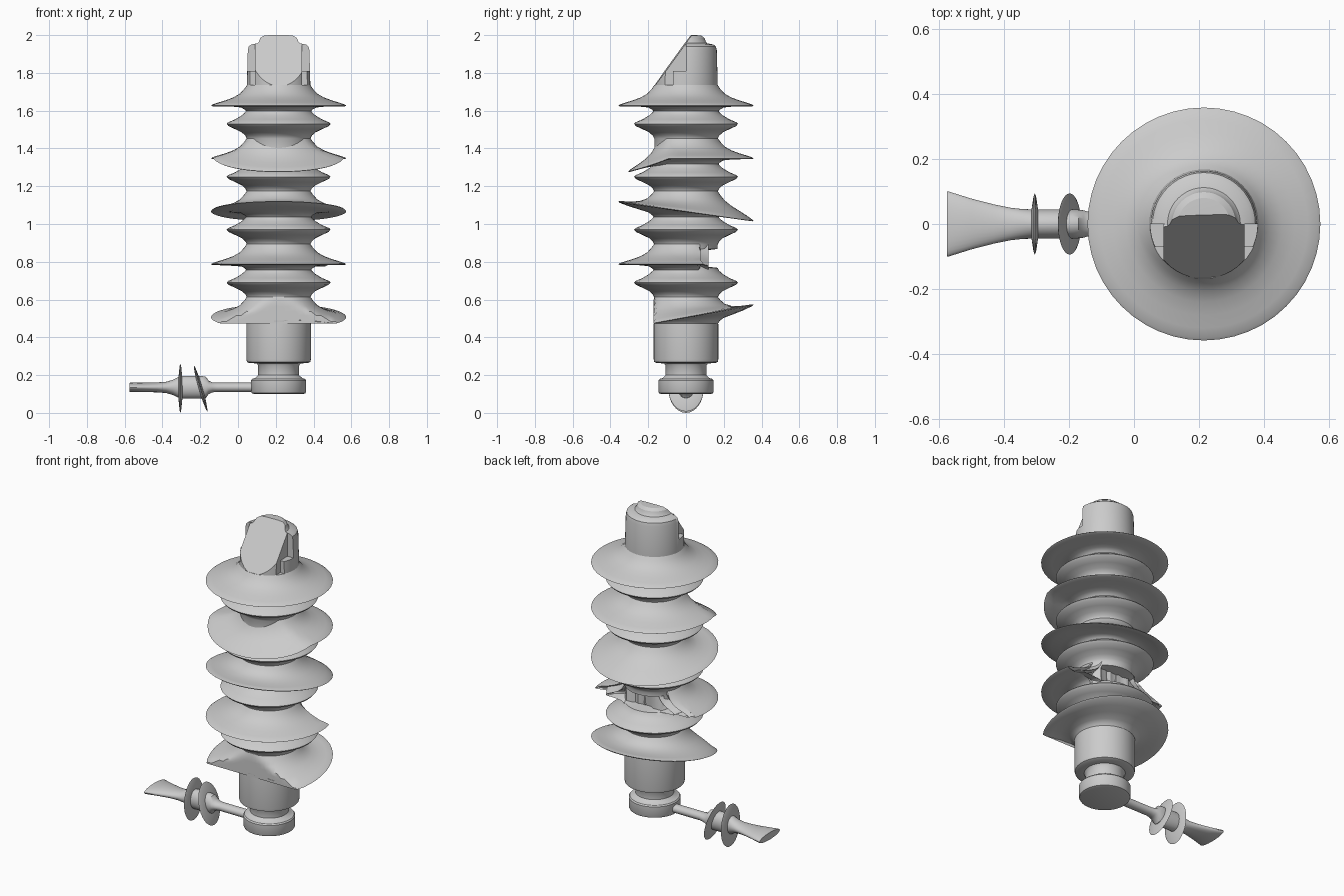
import bpy, bmesh, math, random
from mathutils import Vector

if "Cube" in bpy.data.objects:
    bpy.data.objects.remove(bpy.data.objects["Cube"])

random.seed(4)
CX = 0.215      # axis of the insulator column
SEG = 48


def finish(name, bm, angle=35):
    bmesh.ops.recalc_face_normals(bm, faces=bm.faces)
    me = bpy.data.meshes.new(name)
    bm.to_mesh(me)
    bm.free()
    ob = bpy.data.objects.new(name, me)
    bpy.context.collection.objects.link(ob)
    bpy.ops.object.select_all(action='DESELECT')
    ob.select_set(True)
    bpy.context.view_layer.objects.active = ob
    bpy.ops.object.shade_smooth_by_angle(angle=math.radians(angle))
    return ob


def loft(rings):
    """Bridge closed rings of points and cap both ends."""
    bm = bmesh.new()
    vs = [[bm.verts.new(p) for p in ring] for ring in rings]
    n = len(rings[0])
    for a, b in zip(vs, vs[1:]):
        for i in range(n):
            j = (i + 1) % n
            bm.faces.new((a[i], a[j], b[j], b[i]))
    bm.faces.new(vs[0])
    bm.faces.new(vs[-1])
    return bm


def revolve(profile, deform=None):
    """Turn (radius, z) points about the column; deform works on axis-centred x, y, z."""
    rings = []
    for r, z in profile:
        ring = []
        for i in range(SEG):
            a = 2 * math.pi * i / SEG
            x, y, h = r * math.cos(a), r * math.sin(a), z
            if deform:
                x, y, h = deform(x, y, h, r, i)
            ring.append((x + CX, y, h))
        rings.append(ring)
    return loft(rings)


# Column with base foot and the four small sheds
core = [(0.13, 0.10), (0.142, 0.104), (0.146, 0.112), (0.146, 0.172), (0.14, 0.18), (0.125, 0.184),
        (0.108, 0.20), (0.108, 0.25), (0.116, 0.262), (0.155, 0.264), (0.168, 0.27),
        (0.171, 0.285), (0.171, 0.46), (0.168, 0.58)]
small = [(0.168, -0.078), (0.176, -0.062), (0.195, -0.045), (0.23, -0.028), (0.265, -0.012),
         (0.275, 0), (0.268, 0.008), (0.23, 0.024), (0.195, 0.045), (0.176, 0.062), (0.168, 0.078)]
for z in (0.69, 0.97, 1.25, 1.53):
    core += [(r, z + h) for r, h in small]
    if z == 0.69:
        core += [(0.168, 0.775), (0.168, 0.86), (0.168, 0.868)]
core.append((0.168, 1.72))


def chip_core(x, y, z, r, i):
    if 0.77 < z < 0.862:
        y = min(y, 0.10 + random.uniform(-0.01, 0.01))
    return x, y, z


finish("insulator_column", revolve(core, chip_core))

# Large sheds, each with its own damage
large = [(0.09, -0.035), (0.168, -0.035), (0.178, -0.02), (0.2, -0.008), (0.25, -0.003),
         (0.3, -0.002), (0.35, -0.002), (0.358, 0.002), (0.35, 0.008), (0.32, 0.018),
         (0.28, 0.03), (0.24, 0.045), (0.205, 0.065), (0.182, 0.09), (0.168, 0.11), (0.09, 0.11)]


def reach(r):
    return max(0.0, (r - 0.168) / 0.19)


def bent_front(x, y, z, r, i):
    if y < -0.1:
        t = (-y - 0.1) / 0.258
        z -= 0.07 * t ** 0.8
        y = -0.1 + (y + 0.1) * 0.8
    return x, y, z


def tilted(x, y, z, r, i):
    return x, y, z - 0.145 * y * reach(r)


JAG = [random.uniform(-0.035, 0.03) for _ in range(SEG)]


def broken_back(x, y, z, r, i):
    limit = 0.09 + JAG[i]
    if y > limit:
        z -= 0.25 * JAG[i]
        y = limit
    return x, y, z


def crushed_front(x, y, z, r, i):
    y = max(y, -0.172)
    return x, y, z + 0.185 * y * reach(r)


for name, z0, damage in (("shed_top", 1.625, None), ("shed_bent", 1.345, bent_front),
                         ("shed_tilted", 1.065, tilted), ("shed_broken", 0.785, broken_back),
                         ("shed_crushed", 0.505, crushed_front)):
    finish(name, revolve([(r, z0 + h) for r, h in large], damage))

# Top terminal, sliced off at a slant
cap = [(0.168, 1.70), (0.168, 1.74), (0.163, 1.92), (0.158, 1.94), (0.145, 1.95),
       (0.112, 1.957), (0.105, 1.965), (0.098, 1.985), (0.08, 1.998), (0.05, 2.0)]
bm = revolve(cap)
cut = bmesh.ops.bisect_plane(bm, geom=bm.verts[:] + bm.edges[:] + bm.faces[:],
                             plane_co=(CX, -0.168, 1.73), plane_no=Vector((0.04, -1.38, 1)).normalized(),
                             clear_outer=True)
bmesh.ops.holes_fill(bm, edges=[e for e in bm.edges if e.is_boundary], sides=0)
terminal = finish("top_terminal", bm, 30)

# Stepped notches on both sides of the slice
for side in (-1, 1):
    for y0, y1, z0 in ((-0.2, -0.07, 1.735), (-0.075, 0.0, 1.81)):
        bpy.ops.mesh.primitive_cube_add(size=1, location=(CX + side * 0.175, (y0 + y1) / 2, z0 + 0.15))
        cutter = bpy.context.object
        cutter.name = "notch_cutter"
        cutter.scale = (0.10, y1 - y0, 0.30)
        cutter.hide_render = True
        bpy.context.view_layer.update()
        bpy.context.view_layer.objects.active = terminal
        mod = terminal.modifiers.new("notch", 'BOOLEAN')
        mod.object = cutter
        mod.operation = 'DIFFERENCE'
        bpy.ops.object.modifier_apply(modifier=mod.name)
        bpy.data.objects.remove(cutter)


def along_x(stations, z0, lean=0.0, n=32):
    """Loft ellipses (x, half width y, half height z) along x; lean tilts each ring."""
    rings = []
    for x, hy, hz in stations:
        ring = []
        for i in range(n):
            a = 2 * math.pi * i / n
            h = hz * math.sin(a)
            ring.append((x + lean * h, hy * math.cos(a), z0 + h))
        rings.append(ring)
    return loft(rings)


# Side lead: flat paddle end, thick middle, thin rod into the base
finish("side_lead", along_x([
    (-0.575, 0.10, 0.022), (-0.57, 0.10, 0.025), (-0.50, 0.078, 0.025), (-0.43, 0.06, 0.026),
    (-0.38, 0.05, 0.03), (-0.345, 0.046, 0.04), (-0.315, 0.045, 0.055), (-0.29, 0.045, 0.06),
    (-0.19, 0.045, 0.06), (-0.17, 0.044, 0.056), (-0.155, 0.042, 0.035), (-0.135, 0.036, 0.026),
    (-0.11, 0.03, 0.025), (0.10, 0.03, 0.025)], 0.135))

# Two thin discs on the lead, the inner one leaning
disc = [(-0.010, 0.045, 0.06), (-0.004, 0.085, 0.118), (0, 0.094, 0.13),
        (0.004, 0.085, 0.118), (0.010, 0.045, 0.06)]
for name, x0, lean, s in (("disc_outer", -0.305, 0.0, 1.0), ("disc_inner", -0.198, -0.29, 0.94)):
    finish(name, along_x([(x0 + x, hy, hz * s) for x, hy, hz in disc], 0.13, lean))
